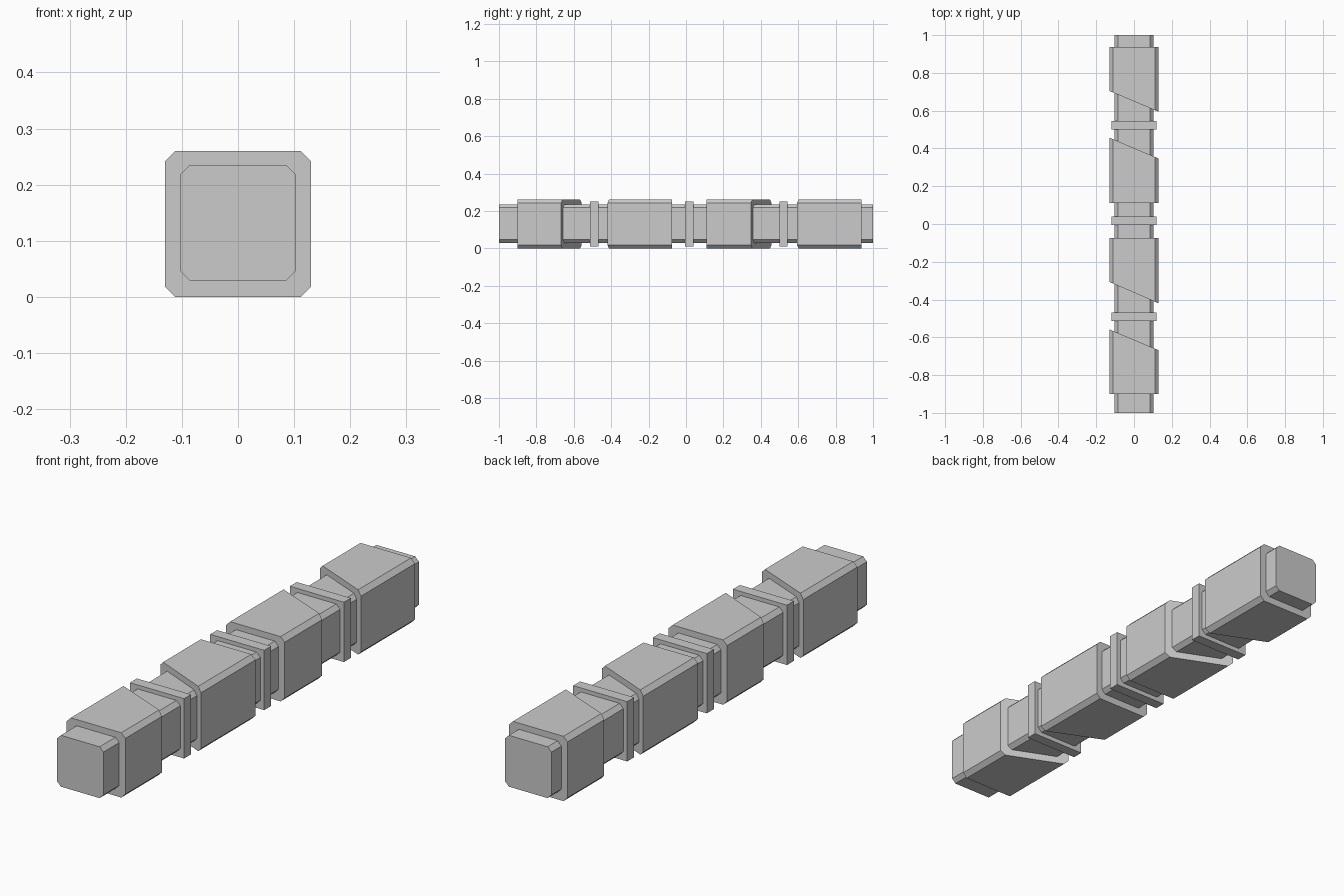
import bpy, bmesh

if "Cube" in bpy.data.objects:
    bpy.data.objects.remove(bpy.data.objects["Cube"])

CZ = 0.13  # height of the bar's axis


def prism(name, half, chamfer, left, right, cz=CZ):
    """Square (optionally chamfered) section run along y.
    left/right give the (y start, y end) at x = -half and x = +half."""
    a, b = half, half - chamfer
    if chamfer:
        prof = [(-b, -a), (b, -a), (a, -b), (a, b), (b, a), (-b, a), (-a, b), (-a, -b)]
    else:
        prof = [(-a, -a), (a, -a), (a, a), (-a, a)]
    bm = bmesh.new()
    rings = []
    for end in (0, 1):
        ring = []
        for x, z in prof:
            t = (x + a) / (2 * a)
            ring.append(bm.verts.new((x, left[end] * (1 - t) + right[end] * t, z + cz)))
        rings.append(ring)
    n = len(prof)
    for i in range(n):
        j = (i + 1) % n
        bm.faces.new((rings[0][i], rings[0][j], rings[1][j], rings[1][i]))
    bm.faces.new(rings[0])
    bm.faces.new(rings[1])
    bmesh.ops.recalc_face_normals(bm, faces=bm.faces)
    mesh = bpy.data.meshes.new(name)
    bm.to_mesh(mesh)
    bm.free()
    obj = bpy.data.objects.new(name, mesh)
    bpy.context.collection.objects.link(obj)
    return obj


# Inner core running the full length
prism("core_bar", 0.103, 0.017, (-1, 1), (-1, 1), 0.132)

# Thick sleeves, each with one square end and one slanted end
sleeves = [
    ((-0.90, -0.558), (-0.90, -0.668)),
    ((-0.307, -0.075), (-0.42, -0.075)),
    ((0.11, 0.457), (0.11, 0.347)),
    ((0.704, 0.937), (0.594, 0.937)),
]
for i, (left, right) in enumerate(sleeves):
    prism(f"sleeve_{i + 1}", 0.13, 0.018, left, right)

# Thin sharp-cornered bands between the sleeves
for i, y in enumerate((-0.491, 0.017, 0.522)):
    span = (y - 0.022, y + 0.022)
    prism(f"band_{i + 1}", 0.12, 0, span, span, 0.131)
